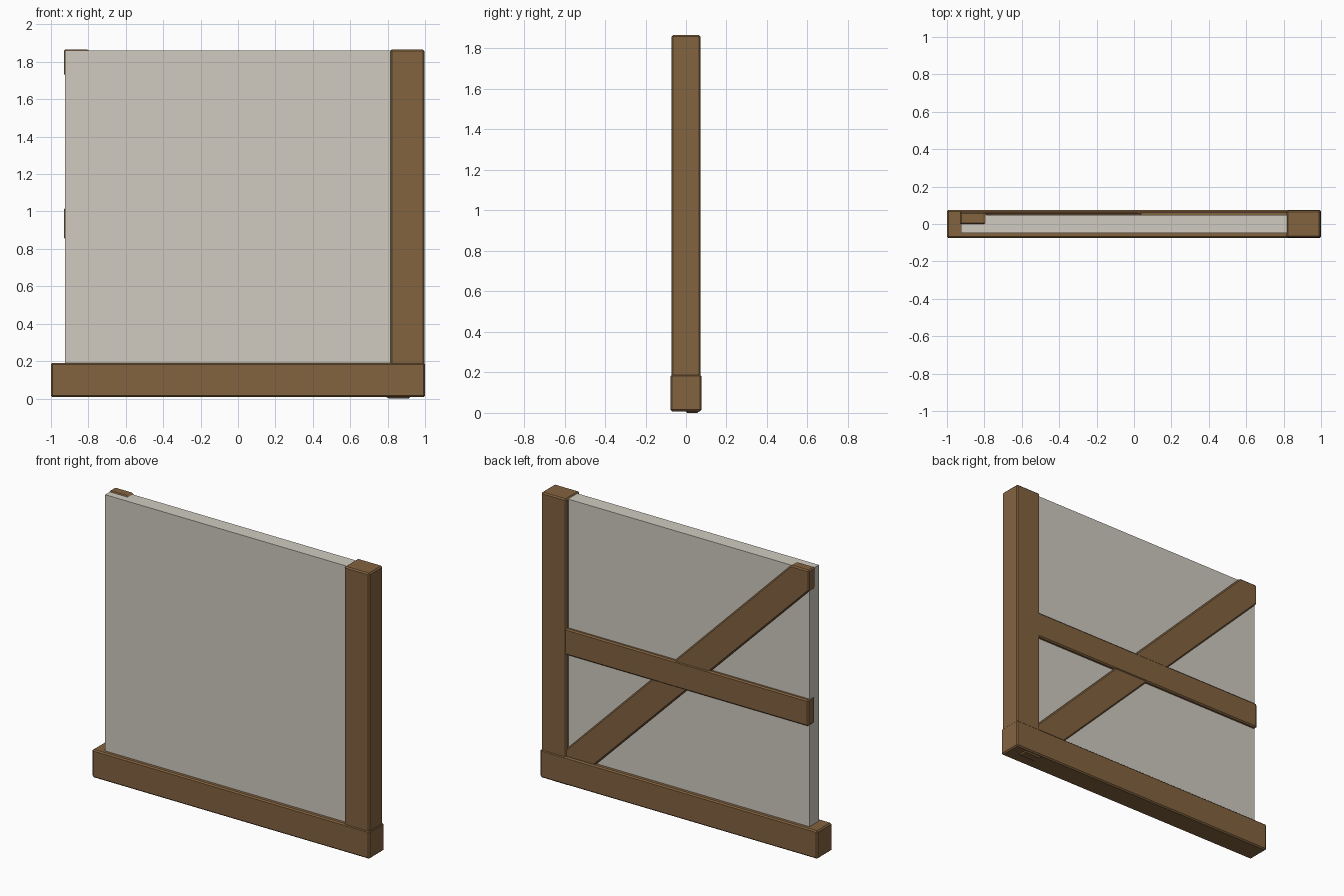
import bpy, bmesh

if "Cube" in bpy.data.objects:
    bpy.data.objects.remove(bpy.data.objects["Cube"])


def material(name, color):
    m = bpy.data.materials.new(name)
    m.diffuse_color = (*color, 1)
    m.use_nodes = True
    m.node_tree.nodes["Principled BSDF"].inputs["Base Color"].default_value = m.diffuse_color
    return m


WOOD = material("wood", (0.227, 0.125, 0.051))
PLASTER = material("plaster", (0.63, 0.60, 0.53))


def slab(name, outline, y0, y1, mat, bevel=0.008):
    """Extrude an x-z outline from y0 to y1 and chamfer its edges."""
    bm = bmesh.new()
    face = bm.faces.new([bm.verts.new((x, y0, z)) for x, z in outline])
    ext = bmesh.ops.extrude_face_region(bm, geom=[face])["geom"]
    for v in ext:
        if isinstance(v, bmesh.types.BMVert):
            v.co.y = y1
    bmesh.ops.recalc_face_normals(bm, faces=bm.faces)
    mesh = bpy.data.meshes.new(name)
    bm.to_mesh(mesh)
    bm.free()
    mesh.materials.append(mat)
    ob = bpy.data.objects.new(name, mesh)
    bpy.context.collection.objects.link(ob)
    if bevel:
        mod = ob.modifiers.new("chamfer", "BEVEL")
        mod.width = bevel
        mod.segments = 1
    return ob


def rect(x0, x1, z0, z1):
    return [(x0, z0), (x1, z0), (x1, z1), (x0, z1)]


# Timber frame: ground sill and corner post
slab("sill_beam", rect(-1, 1, 0.008, 0.19), -0.076, 0.076, WOOD)
slab("corner_post", rect(0.815, 0.996, 0.1, 1.866), -0.071, 0.071, WOOD)

# Plaster infill panel
slab("wall_panel", rect(-0.924, 0.85, 0.15, 1.86), -0.048, 0.048, PLASTER, 0)

# Back timbers: middle rail and diagonal brace with ends cut square to the frame
slab("middle_rail", rect(-0.929, 0.86, 0.851, 1.022), 0.0, 0.069, WOOD)
slab("diagonal_brace",
     [(-0.931, 1.866), (-0.931, 1.733), (0.8, 0.0),
      (0.922, 0.0), (0.922, 0.133), (-0.8, 1.866)],
     -0.003, 0.064, WOOD)
